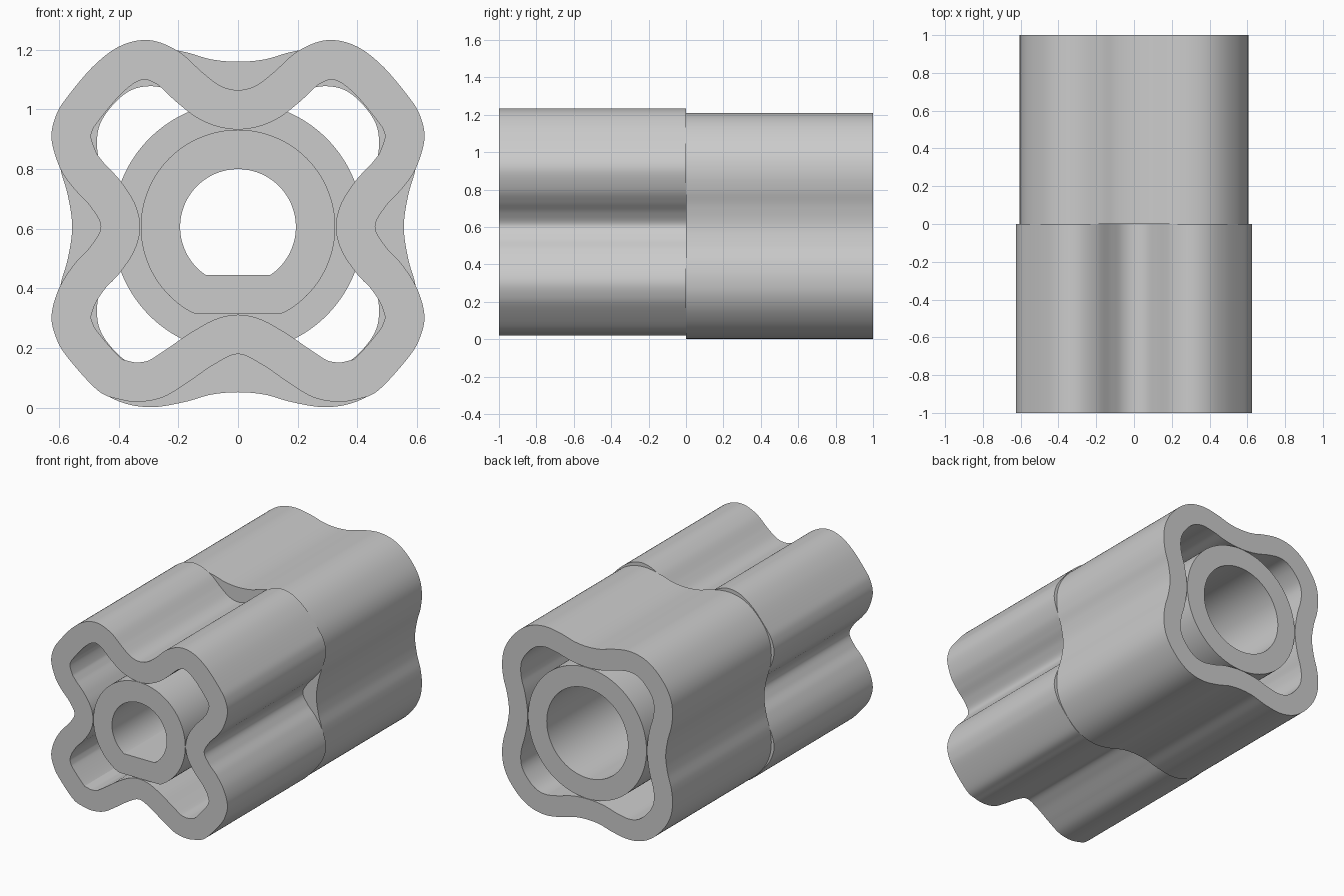
import bpy
import bmesh
from math import sin, cos, pi
from mathutils import Vector

cube = bpy.data.objects.get("Cube")
if cube:
    bpy.data.objects.remove(cube, do_unlink=True)

WALL = 0.132
MID = 0.606

grey = bpy.data.materials.new("plain grey")
grey.use_nodes = True
COLOUR = (0.6, 0.6, 0.6, 1)
grey.diffuse_color = COLOUR
grey.node_tree.nodes["Principled BSDF"].inputs["Base Color"].default_value = COLOUR


def mirrored_loop(half):
    """Close a half profile (from top centre to bottom centre) across x = 0."""
    return [Vector(p) for p in half] + [Vector((-x, z)) for x, z in half[-2:0:-1]]


def smooth_loop(points, steps=8):
    """Catmull-Rom curve through a closed loop of points."""
    result, n = [], len(points)
    for i in range(n):
        a, b, c, d = (points[(i + k) % n] for k in (-1, 0, 1, 2))
        for s in range(steps):
            t = s / steps
            result.append(0.5 * (2 * b + (c - a) * t + (2 * a - 5 * b + 4 * c - d) * t**2
                                 + (3 * b - a - 3 * c + d) * t**3))
    return result


def inset_loop(points, distance):
    """Move each point of a clockwise loop inward along its normal."""
    result, n = [], len(points)
    for i, p in enumerate(points):
        along = (points[(i + 1) % n] - points[i - 1]).normalized()
        result.append(p + distance * Vector((along.y, -along.x)))
    return result


def circle_loop(radius, flat=-1, count=128):
    """Clockwise circle, cut off level at height flat."""
    angles = [2 * pi * i / count for i in range(count)]
    return [Vector((radius * sin(a), max(MID + radius * cos(a), flat))) for a in angles]


def hollow_bar(name, outer, inner, y0, y1):
    """Extrude the area between two matching loops along y."""
    bm = bmesh.new()
    rings = [[bm.verts.new((p.x, y, p.y)) for p in loop]
             for loop, y in ((outer, y0), (outer, y1), (inner, y1), (inner, y0))]
    n = len(outer)
    for k in range(4):
        a, b = rings[k], rings[(k + 1) % 4]
        for i in range(n):
            j = (i + 1) % n
            bm.faces.new((a[i], a[j], b[j], b[i]))
    bmesh.ops.recalc_face_normals(bm, faces=bm.faces)
    mesh = bpy.data.meshes.new(name)
    bm.to_mesh(mesh)
    bm.free()
    obj = bpy.data.objects.new(name, mesh)
    bpy.context.collection.objects.link(obj)
    mesh.materials.append(grey)
    bpy.ops.object.select_all(action="DESELECT")
    obj.select_set(True)
    bpy.context.view_layer.objects.active = obj
    bpy.ops.object.shade_smooth_by_angle()
    return obj


# Front sleeve: deep four-lobed wall
front_half = [(0, 1.065), (.06, 1.08), (.12, 1.125), (.2, 1.195), (.295, 1.232),
              (.39, 1.215), (.48, 1.15), (.57, 1.045), (.61, .98), (.625, .9),
              (.595, .8), (.55, .735), (.495, .675), (.46, .607), (.495, .54),
              (.55, .48), (.6, .4), (.625, .31), (.61, .235), (.57, .167),
              (.47, .058), (.4, .029), (.33, .02), (.25, .036), (.17, .084),
              (.08, .145), (0, .18)]
front_outer = smooth_loop(mirrored_loop(front_half))
hollow_bar("front_sleeve", front_outer, inset_loop(front_outer, WALL), -1, 0)

# Rear sleeve: shallow four-lobed wall, same above and below
rear_top = [(0, 1.16), (.09, 1.168), (.18, 1.193), (.29, 1.21), (.39, 1.194),
            (.475, 1.145), (.55, 1.063), (.592, .98), (.605, .89), (.595, .8),
            (.57, .71), (.556, MID)]
rear_half = rear_top + [(x, 2 * MID - z) for x, z in rear_top[-2::-1]]
rear_outer = smooth_loop(mirrored_loop(rear_half))
hollow_bar("rear_sleeve", rear_outer, inset_loop(rear_outer, WALL), 0, 1)

# Inner tubes: the front one has a flat underside and a matching flat in the bore
hollow_bar("front_tube", circle_loop(.326, .315), circle_loop(.194, .445), -1, 0)
hollow_bar("rear_tube", circle_loop(.42), circle_loop(.288), 0, 1)
